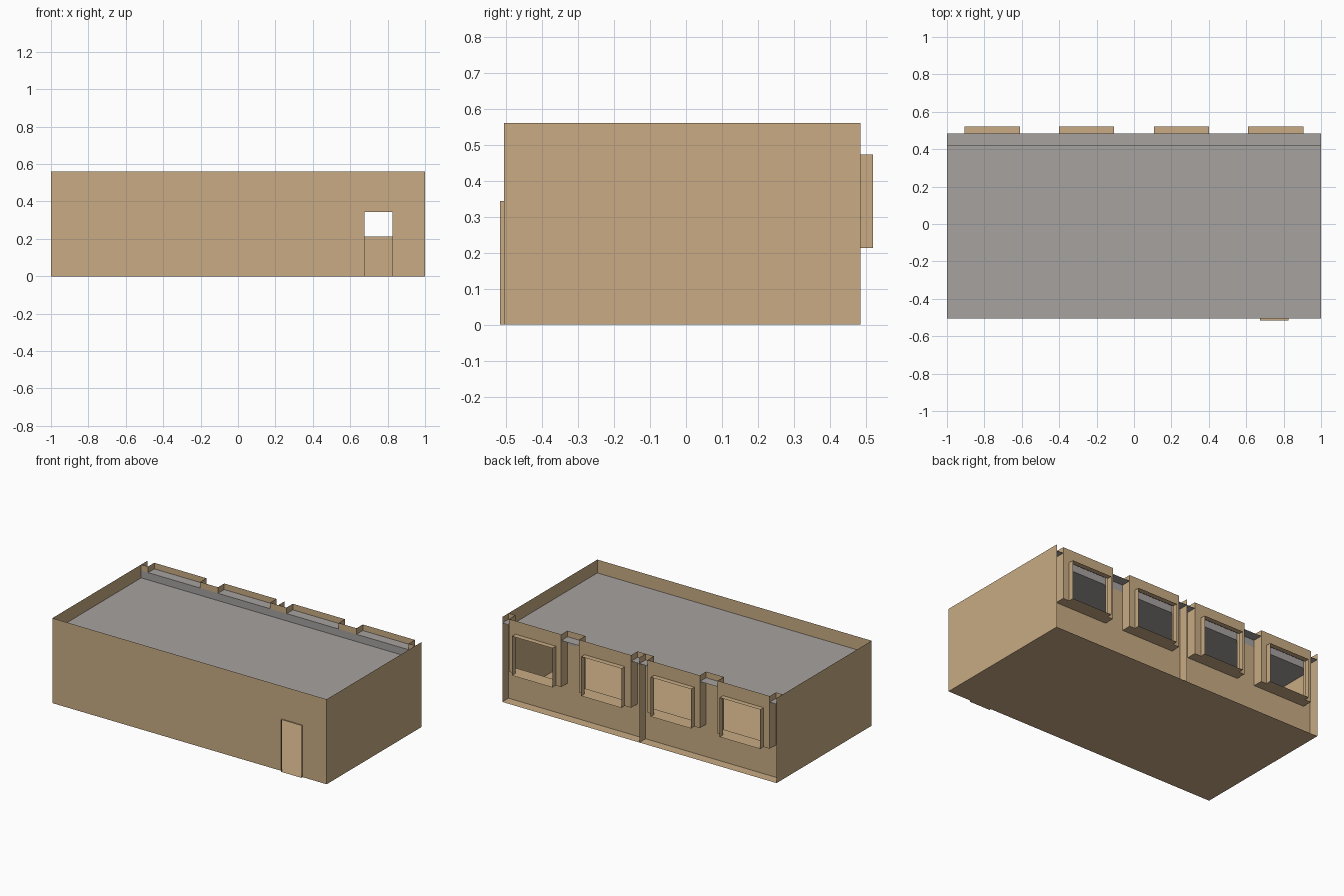
import bpy

if "Cube" in bpy.data.objects:
    bpy.data.objects.remove(bpy.data.objects["Cube"])


def material(name, rgb):
    m = bpy.data.materials.new(name)
    m.diffuse_color = (*rgb, 1)
    m.use_nodes = True
    m.node_tree.nodes["Principled BSDF"].inputs["Base Color"].default_value = m.diffuse_color
    return m


TAN = material("tan plaster", (0.58, 0.41, 0.23))
GREY = material("grey roofing", (0.38, 0.362, 0.352))

# Main levels: shell, recessed back wall, window bays
X, FRONT, BACK, INNER, TOP = 1.0, -0.505, 0.485, 0.42, 0.56
ROOF, STRIP, SILL, HEAD = 0.472, 0.52, 0.213, 0.472
FRAME_Y, DOOR_Y = 0.52, -0.517


def sheet(name, faces, mat):
    """One thin-sheet object from a list of polygons."""
    verts, polys = [], []
    for f in faces:
        polys.append(range(len(verts), len(verts) + len(f)))
        verts += f
    me = bpy.data.meshes.new(name)
    me.from_pydata(verts, [], [list(p) for p in polys])
    me.materials.append(mat)
    ob = bpy.data.objects.new(name, me)
    bpy.context.collection.objects.link(ob)
    return ob


def flat_z(x0, x1, y0, y1, z):
    return [(x0, y0, z), (x1, y0, z), (x1, y1, z), (x0, y1, z)]


def flat_y(x0, x1, z0, z1, y):          # faces +y
    return [(x1, y, z0), (x0, y, z0), (x0, y, z1), (x1, y, z1)]


def flat_x(y0, y1, z0, z1, x):          # faces +x
    return [(x, y0, z0), (x, y1, z0), (x, y1, z1), (x, y0, z1)]


def sleeve(x0, x1, z0, z1, y0, y1):
    """Open rectangular tube along y, facing outward."""
    return [flat_z(x0, x1, y0, y1, z0)[::-1], flat_z(x0, x1, y0, y1, z1),
            flat_x(y0, y1, z0, z1, x0)[::-1], flat_x(y0, y1, z0, z1, x1)]


# Floor, end walls
sheet("floor", [flat_z(-X, X, FRONT, BACK, 0)[::-1]], TAN)
sheet("right_wall", [flat_x(FRONT, BACK, 0, TOP, X)], TAN)
sheet("left_wall", [flat_x(FRONT, BACK, 0, TOP, -X)[::-1]], TAN)

# Front wall with open doorway and its thin surround
d0, d1, dh = 0.675, 0.825, 0.343
outline = [(-X, 0), (d0, 0), (d0, dh), (d1, dh), (d1, 0), (X, 0), (X, TOP), (-X, TOP)]
sheet("front_wall", [[(x, FRONT, z) for x, z in outline]], TAN)
sheet("door_surround", sleeve(d0, d1, 0, dh, DOOR_Y, FRONT), TAN)

# Stepped roof: main deck, riser, raised strip over the bays
sheet("roof", [flat_z(-X, X, FRONT, INNER, ROOF),
               flat_y(-X, X, ROOF, STRIP, INNER)[::-1],
               flat_z(-X, X, INNER, BACK, STRIP)], GREY)

# Recessed back wall: low part, then full-height piers between bays
bays = [(-0.95, -0.57), (-0.44, -0.06), (0.06, 0.44), (0.57, 0.95)]
windows = [(-0.905, -0.61), (-0.4, -0.107), (0.107, 0.4), (0.61, 0.905)]
edges = [-X] + [x for b in bays for x in b] + [X]
piers = [flat_y(edges[i], edges[i + 1], SILL, TOP, INNER) for i in range(0, 10, 2)]
sheet("back_wall", [flat_y(-X, X, 0, SILL, INNER)] + piers, TAN)
sheet("centre_fin", [flat_x(INNER, BACK, 0, TOP, 0)], TAN)

# Projecting bays with an open window and a protruding frame
for i, ((b0, b1), (w0, w1)) in enumerate(zip(bays, windows), 1):
    sheet(f"bay_{i}", [
        flat_y(b0, w0, SILL, TOP, BACK),
        flat_y(w1, b1, SILL, TOP, BACK),
        flat_y(w0, w1, HEAD, TOP, BACK),
        flat_z(b0, b1, INNER, BACK, SILL)[::-1],
        flat_x(INNER, BACK, SILL, TOP, b0)[::-1],
        flat_x(INNER, BACK, SILL, TOP, b1)], TAN)
    sheet(f"window_frame_{i}", sleeve(w0, w1, SILL, HEAD, BACK, FRAME_Y), TAN)
